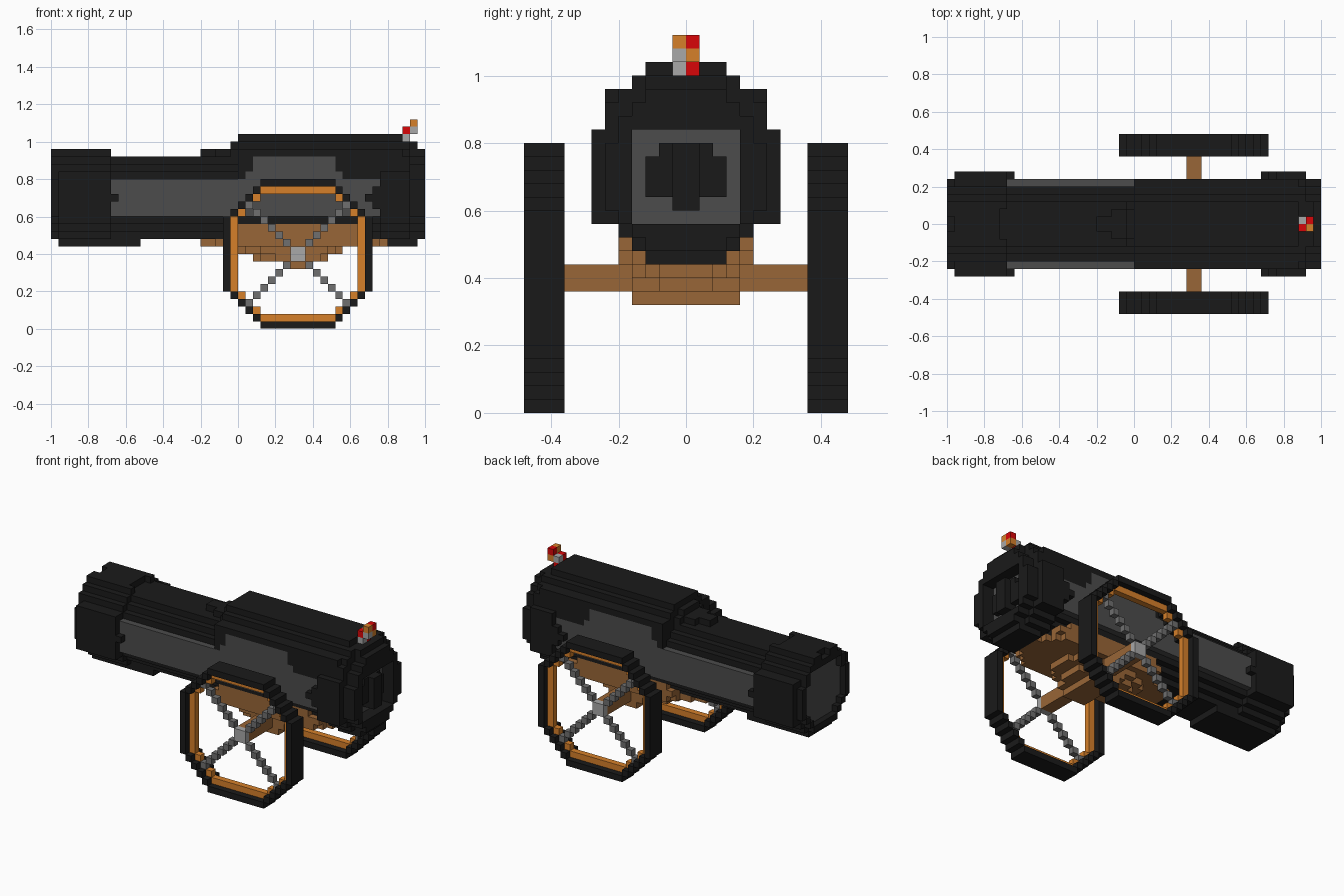
import bpy
import bmesh

cube = bpy.data.objects.get("Cube")
if cube:
    bpy.data.objects.remove(cube, do_unlink=True)

U = 0.04  # edge length of one block


# Materials
def linear(c):
    c /= 255
    return c / 12.92 if c <= 0.04045 else ((c + 0.055) / 1.055) ** 2.4


def material(name, *rgb):
    m = bpy.data.materials.new(name)
    col = [linear(c) for c in rgb] + [1]
    m.diffuse_color = col
    m.use_nodes = True
    bsdf = m.node_tree.nodes["Principled BSDF"]
    bsdf.inputs["Base Color"].default_value = col
    bsdf.inputs["Roughness"].default_value = 0.9
    return m


IRON, PANEL, SPOKE, SILVER, ORANGE, WOOD, RED = range(7)
MATS = [
    material("black iron", 26, 26, 26),
    material("grey panel", 76, 76, 76),
    material("spoke grey", 112, 112, 112),
    material("light grey", 168, 168, 168),
    material("orange wood", 214, 128, 42),
    material("brown wood", 153, 102, 55),
    material("red", 217, 6, 8),
]

# Each side of a block: direction and its corners
SIDES = {
    (1, 0, 0): [(1, 0, 0), (1, 1, 0), (1, 1, 1), (1, 0, 1)],
    (-1, 0, 0): [(0, 0, 0), (0, 0, 1), (0, 1, 1), (0, 1, 0)],
    (0, 1, 0): [(0, 1, 0), (0, 1, 1), (1, 1, 1), (1, 1, 0)],
    (0, -1, 0): [(0, 0, 0), (1, 0, 0), (1, 0, 1), (0, 0, 1)],
    (0, 0, 1): [(0, 0, 1), (1, 0, 1), (1, 1, 1), (0, 1, 1)],
    (0, 0, -1): [(0, 0, 0), (0, 1, 0), (1, 1, 0), (1, 0, 0)],
}


def build(name, cells, hollow=()):
    """Skin of a block set {(i, j, k): colour}; the floor of each hollow is grey."""
    used = sorted(set(cells.values()) | ({PANEL} if hollow else set()))
    bm = bmesh.new()
    verts = {}
    for (i, j, k), colour in cells.items():
        for (dx, dy, dz), corners in SIDES.items():
            side = (i + dx, j + dy, k + dz)
            if side in cells:
                continue
            quad = []
            for a, b, c in corners:
                p = (i + a, j + b, k + c)
                if p not in verts:
                    verts[p] = bm.verts.new(((p[0] - 25) * U, p[1] * U, p[2] * U))
                quad.append(verts[p])
            face = bm.faces.new(quad)
            floor = dx and side in hollow
            face.material_index = used.index(PANEL if floor else colour)
    mesh = bpy.data.meshes.new(name)
    bm.to_mesh(mesh)
    bm.free()
    for u in used:
        mesh.materials.append(MATS[u])
    ob = bpy.data.objects.new(name, mesh)
    bpy.context.collection.objects.link(ob)


def rows(first, last, k0, widths):
    """Blocks from column first to last; one half width per layer upward from k0."""
    return {(i, j, k0 + n)
            for i in range(first, last + 1)
            for n, w in enumerate(widths)
            for j in range(-w, w)}


# Barrel: tube, muzzle band, raised rear housing and breech band
END = [3, 4, 5, 6, 6, 6, 6, 6, 5, 5, 4, 3]
barrel = rows(0, 48, 12, [3, 4, 5, 6, 6, 6, 6, 6, 5, 4, 3])
barrel |= rows(0, 0, 12, END)
barrel |= rows(1, 7, 11, [3, 4, 5] + [7] * 7 + [5, 4, 3])
barrel |= rows(8, 11, 11, [3]) | rows(8, 8, 17, [7])
barrel |= rows(20, 21, 23, [1]) | rows(22, 23, 23, [2]) | rows(24, 24, 23, [3, 2])
barrel |= rows(25, 46, 15, [6] * 9 + [4, 3])
barrel |= rows(42, 47, 17, [7]) | rows(43, 47, 16, [7, 7, 7])
barrel |= rows(44, 47, 12, [4, 5] + [7] * 7 + [6, 6, 5, 4])
barrel |= rows(45, 48, 11, [3])
barrel |= rows(48, 48, 12, END + [3]) | rows(49, 49, 12, END)

# Shallow muzzle hollow, rear recess and sighting notches on the muzzle band
bore = rows(0, 0, 13, [3, 4, 5, 5, 5, 5, 5, 4, 4])
recess = rows(48, 49, 14, [4] * 7)
notches = rows(0, 0, 23, [1]) | rows(7, 7, 23, [2])
solid = set(barrel)
barrel -= bore | recess | notches


def barrel_colour(i, j, k):
    low = 15 <= k <= 19 and 8 <= i <= 43
    arch = (k == 20 and 26 <= i <= 38) or (k in (21, 22) and 27 <= i <= 37)
    return PANEL if j in (-6, 5) and (low or arch) else IRON


build("barrel", {c: barrel_colour(*c) for c in barrel}, bore | recess)

# Breech block inside the rear recess
breech = rows(48, 48, 16, [3, 3, 3, 2]) | rows(48, 49, 15, [1] * 5)
build("breech_block", dict.fromkeys(breech, IRON))

# Stepped wooden carriage under the barrel, each layer tapering at its ends
carriage = rows(24, 42, 12, [5]) | rows(25, 40, 13, [5])
for layer_k, steps in (
    (11, ((20, 44, 2), (22, 43, 3), (24, 42, 4), (25, 41, 5))),
    (10, ((25, 38, 2), (26, 37, 3), (28, 36, 4))),
    (9, ((27, 36, 2), (28, 35, 3), (30, 35, 4))),
    (8, ((31, 34, 4),)),
):
    for first, last, half in steps:
        carriage |= rows(first, last, layer_k, [half])
axle = rows(32, 33, 9, [10, 10])
build("carriage_and_axle", dict.fromkeys((carriage | axle) - solid, WOOD))


# Wheels: octagonal outlines of blocks centred on column 33, layer 10
def octagon(radius, flat):
    """Cells (i, k) on a stepped octagon."""
    cells = set()
    for a in range(flat):
        cells |= {(a, radius - 1), (radius - 1, a)}
    for n in range(radius - 1 - flat):
        cells.add((flat + n, radius - 2 - n))
    return {(33 + (a if sx > 0 else -1 - a), 10 + (b if sz > 0 else -1 - b))
            for a, b in cells for sx in (1, -1) for sz in (1, -1)}


tyre = octagon(10, 5)
felloe = octagon(9, 5)
spokes = {(33 + (n if sx > 0 else -1 - n), 10 + (n if sz > 0 else -1 - n))
          for n in range(1, 7) for sx in (1, -1) for sz in (1, -1)}
hub = {(i, k) for i in (32, 33) for k in (9, 10)}

for side, flip in (("left", False), ("right", True)):
    def layer(cells, depths, colour):
        return {(i, -1 - j if flip else j, k): colour for i, k in cells for j in depths}

    build(side + "_wheel_tyre", layer(tyre, (9, 10, 11), IRON))
    build(side + "_wheel_inner_rim", layer(felloe - tyre - spokes, (10,), ORANGE))
    build(side + "_wheel_spokes", layer(spokes, (10,), SPOKE))
    build(side + "_wheel_hub", layer(hub, (10,), SILVER))

# Burning fuse on top of the breech
build("fuse", {
    (47, -1, 25): SILVER, (47, 0, 25): RED,
    (47, -1, 26): RED, (47, 0, 26): SILVER,
    (48, -1, 26): SILVER, (48, 0, 26): ORANGE,
    (48, -1, 27): ORANGE, (48, 0, 27): RED,
})
